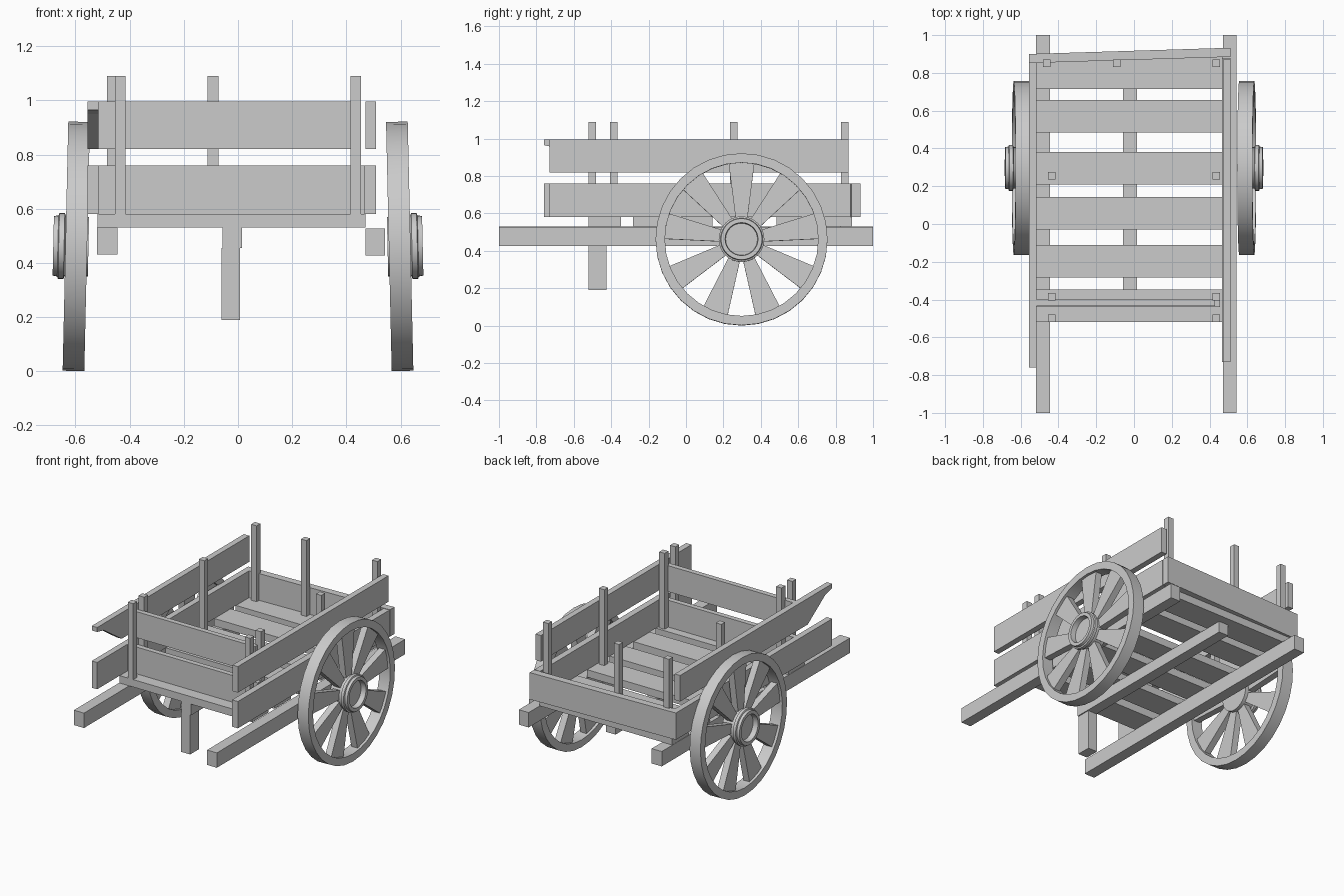
import bpy, bmesh
from math import radians, pi
from mathutils import Matrix, Vector

old = bpy.data.objects.get("Cube")
if old:
    bpy.data.objects.remove(old, do_unlink=True)

GREY = (0.6, 0.6, 0.6, 1)
wood = bpy.data.materials.new("plain_grey")
wood.use_nodes = True
wood.diffuse_color = GREY
wood.node_tree.nodes["Principled BSDF"].inputs["Base Color"].default_value = GREY


def finish(bm, name, smooth=False):
    bmesh.ops.recalc_face_normals(bm, faces=bm.faces)
    mesh = bpy.data.meshes.new(name)
    bm.to_mesh(mesh)
    bm.free()
    mesh.materials.append(wood)
    ob = bpy.data.objects.new(name, mesh)
    bpy.context.collection.objects.link(ob)
    if smooth:
        bpy.ops.object.select_all(action='DESELECT')
        ob.select_set(True)
        bpy.context.view_layer.objects.active = ob
        bpy.ops.object.shade_smooth_by_angle(angle=radians(30))
    return ob


def box(name, x, y, z, skew=0):
    """Box from min/max pairs; skew shifts the +x end along y."""
    bm = bmesh.new()
    bmesh.ops.create_cube(bm, size=1)
    for v in bm.verts:
        right = v.co.x > 0
        v.co = Vector((x[right], y[v.co.y > 0] + skew * right, z[v.co.z > 0]))
    return finish(bm, name)


def side_profile(name, x, points):
    """Plank from a (y, z) outline, thick along x."""
    bm = bmesh.new()
    face = bm.faces.new([bm.verts.new((x[0], y, z)) for y, z in points])
    new = bmesh.ops.extrude_face_region(bm, geom=[face])["geom"]
    moved = [g for g in new if isinstance(g, bmesh.types.BMVert)]
    bmesh.ops.translate(bm, verts=moved, vec=(x[1] - x[0], 0, 0))
    return finish(bm, name)


def lathe(name, profile, place, closed, steps=32):
    """Turn an (x, radius) profile round the x axis."""
    bm = bmesh.new()
    verts = [bm.verts.new((x, 0, r)) for x, r in profile]
    pairs = list(zip(verts, verts[1:]))
    if closed:
        pairs.append((verts[-1], verts[0]))
    edges = [bm.edges.new(p) for p in pairs]
    bmesh.ops.spin(bm, geom=verts + edges, axis=(1, 0, 0), cent=(0, 0, 0),
                   angle=2 * pi, steps=steps, use_duplicate=False)
    bmesh.ops.remove_doubles(bm, verts=bm.verts, dist=0.0005)
    bm.transform(place)
    return finish(bm, name, True)


# Shafts, centre beam and prop leg
box("shaft_right", (-0.52, -0.445), (-1, 1), (0.43, 0.53))
box("shaft_left", (0.47, 0.543), (-1, 1), (0.427, 0.527))
box("centre_beam", (-0.057, 0.015), (-0.52, 0.83), (0.455, 0.53))
box("prop_leg", (-0.06, 0.008), (-0.52, -0.425), (0.19, 0.455))

# Floor planks
for i, y in enumerate((-0.52, -0.283, -0.03, 0.21, 0.485, 0.715)):
    box(f"floor_plank_{i + 1}", (-0.518, 0.47), (y, y + 0.172), (0.53, 0.58))

# Boards in two tiers
LOW, HIGH = (0.58, 0.76), (0.82, 0.995)
box("side_board_left_low", (0.467, 0.51), (-0.73, 0.88), LOW)
box("side_board_left_high", (0.47, 0.51), (-0.73, 0.87), HIGH)
box("side_board_right_low", (-0.555, -0.515), (-0.76, 0.855), LOW)
side_profile("side_board_right_high_broken", (-0.555, -0.515),
             [(0.855, 0.82), (0.855, 0.995), (-0.76, 0.995), (-0.76, 0.965),
              (-0.69, 0.95), (-0.5, 0.82)])
box("front_board_low", (-0.515, 0.455), (-0.44, -0.405), LOW)
box("front_board_high", (-0.515, 0.43), (-0.435, -0.4), HIGH)
box("back_board", (-0.555, 0.51), (0.852, 0.9), LOW, skew=0.033)

# Upright posts
posts = [(s * 0.435, y) for s in (-1, 1) for y in (-0.5, -0.385, 0.255)]
posts += [(-0.463, 0.85), (-0.092, 0.85), (0.435, 0.85)]
for i, (x, y) in enumerate(posts):
    box(f"post_{i + 1}", (x - 0.02, x + 0.02), (y - 0.02, y + 0.02), (0.58, 1.09))

# Wheels, leaning inward slightly at the top
RIM = [(-0.04, 0.46), (0.04, 0.46), (0.04, 0.41), (-0.04, 0.41)]
HUB = [(-0.045, 0), (-0.045, 0.11), (0.04, 0.11), (0.045, 0.122), (0.065, 0.122),
       (0.068, 0.113), (0.085, 0.11), (0.085, 0.088), (0.05, 0.085), (0.05, 0)]
SPOKES = 9
for side, label in ((1, "left"), (-1, "right")):
    place = (Matrix.Scale(side, 4, (1, 0, 0)) @ Matrix.Translation((0.597, 0.297, 0.461))
             @ Matrix.Rotation(radians(-1.3), 4, 'Y'))
    lathe("wheel_rim_" + label, RIM, place, True)
    lathe("wheel_hub_" + label, HUB, place, False)
    # Spokes flare towards the rim
    bm = bmesh.new()
    for k in range(SPOKES):
        made = bmesh.ops.create_cube(bm, size=1)["verts"]
        turn = Matrix.Rotation(2 * pi * k / SPOKES, 4, 'X')
        for v in made:
            outer = v.co.z > 0
            v.co = turn @ Vector((v.co.x * 0.045, v.co.y * (0.14 if outer else 0.06),
                                  0.415 if outer else 0.1))
    bm.transform(place)
    finish(bm, "wheel_spokes_" + label)
